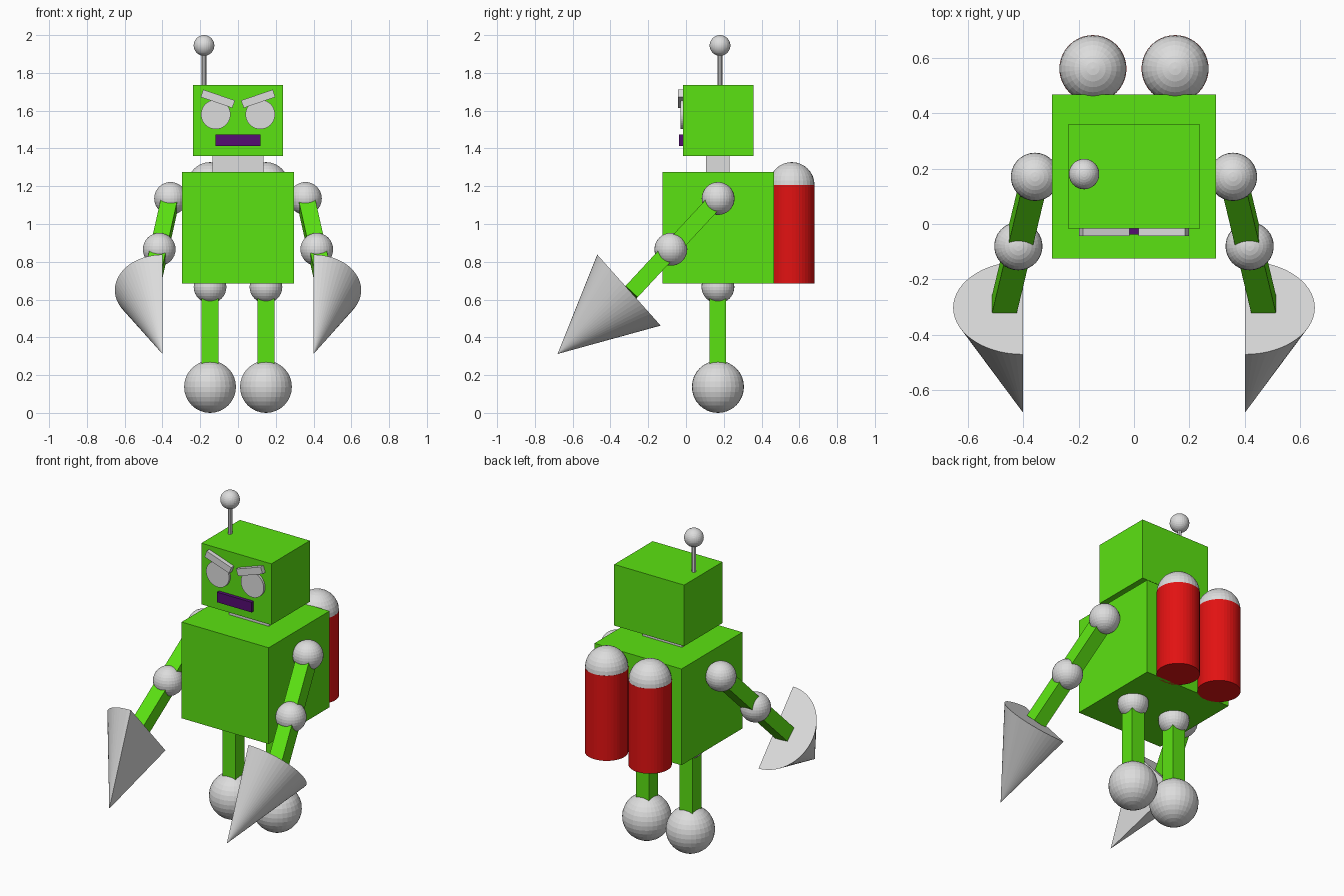
import bpy, bmesh, math
from mathutils import Vector, Matrix

cube = bpy.data.objects.get("Cube")
if cube:
    bpy.data.objects.remove(cube, do_unlink=True)


def material(name, rgb):
    m = bpy.data.materials.new(name)
    m.use_nodes = True
    m.diffuse_color = (*rgb, 1)
    m.node_tree.nodes["Principled BSDF"].inputs["Base Color"].default_value = (*rgb, 1)
    return m


GREEN = material("bright_green", (0.105, 0.76, 0.006))
GREY = material("light_grey", (0.72, 0.72, 0.72))
RED = material("red", (0.76, 0.006, 0.006))
PURPLE = material("dark_purple", (0.09, 0.004, 0.17))


def finish(name, bm, mat):
    bmesh.ops.recalc_face_normals(bm, faces=bm.faces)
    mesh = bpy.data.meshes.new(name)
    bm.to_mesh(mesh)
    bm.free()
    mesh.materials.append(mat)
    ob = bpy.data.objects.new(name, mesh)
    bpy.context.collection.objects.link(ob)
    return ob


def box(name, center, size, mat, rot=Matrix()):
    bm = bmesh.new()
    m = Matrix.Translation(center) @ rot @ Matrix.Diagonal((*size, 1))
    bmesh.ops.create_cube(bm, size=1, matrix=m)
    return finish(name, bm, mat)


def ball(name, center, r, mat=GREY):
    bm = bmesh.new()
    bmesh.ops.create_uvsphere(bm, u_segments=30, v_segments=16, radius=r,
                              matrix=Matrix.Translation(center))
    return finish(name, bm, mat)


def frame(a, b):
    """Matrix at the midpoint of a-b, with z along it and x kept sideways."""
    z = (b - a).normalized()
    x = (Vector((1, 0, 0)) - z * z.x).normalized()
    rot = Matrix((x, z.cross(x), z)).transposed().to_4x4()
    return Matrix.Translation((a + b) / 2) @ rot


def rod(name, a, b, r1, r2, mat, sides=40):
    a, b = Vector(a), Vector(b)
    bm = bmesh.new()
    bmesh.ops.create_cone(bm, cap_ends=True, segments=sides, radius1=r1, radius2=r2,
                          depth=(b - a).length, matrix=frame(a, b))
    return finish(name, bm, mat)


def beam(name, a, b, width):
    a, b = Vector(a), Vector(b)
    bm = bmesh.new()
    m = frame(a, b) @ Matrix.Diagonal((width, width, (b - a).length, 1))
    bmesh.ops.create_cube(bm, size=1, matrix=m)
    return finish(name, bm, GREEN)


def half_cone(name, base, tip, r, side):
    """Cone sliced lengthwise, keeping the outer half."""
    base, tip = Vector(base), Vector(tip)
    bm = bmesh.new()
    bmesh.ops.create_cone(bm, cap_ends=True, segments=60, radius1=r, radius2=0,
                          depth=(tip - base).length, matrix=frame(base, tip))
    bmesh.ops.remove_doubles(bm, verts=bm.verts, dist=1e-5)
    cut = bmesh.ops.bisect_plane(bm, geom=bm.verts[:] + bm.edges[:] + bm.faces[:], dist=1e-5,
                                 plane_co=base, plane_no=(side, 0, 0), clear_inner=True)
    bmesh.ops.holes_fill(bm, edges=[e for e in bm.edges if e.is_boundary])
    return finish(name, bm, GREY)


# Torso, neck and head
box("torso", (0, 0.171, 0.98), (0.592, 0.592, 0.592), GREEN)
box("neck", (0, 0.169, 1.315), (0.27, 0.125, 0.11), GREY)
box("head", (0, 0.171, 1.547), (0.476, 0.374, 0.376), GREEN)
box("mouth", (0, -0.024, 1.443), (0.236, 0.026, 0.062), PURPLE)

# Antenna
rod("antenna_rod", (-0.18, 0.18, 1.72), (-0.18, 0.18, 1.93), 0.0125, 0.0125, GREY, 8)
ball("antenna_ball", (-0.18, 0.18, 1.945), 0.055)

for s, side in ((1, "left"), (-1, "right")):
    # Eyes and angry brows
    rod(side + "_eye", (s * 0.118, 0, 1.58), (s * 0.118, -0.03, 1.58), 0.078, 0.078, GREY)
    box(side + "_brow", (s * 0.107, -0.026, 1.663), (0.177, 0.034, 0.042), GREY,
        Matrix.Rotation(-s * math.radians(19), 4, "Y"))

    # Arms with half-cone claws
    shoulder = Vector((s * 0.357, 0.17, 1.135))
    elbow = Vector((s * 0.417, -0.08, 0.866))
    wrist = elbow + (elbow - shoulder) * 0.85
    ball(side + "_shoulder", shoulder, 0.087)
    ball(side + "_elbow", elbow, 0.087)
    beam(side + "_upper_arm", shoulder, elbow, 0.088)
    beam(side + "_forearm", elbow, wrist, 0.088)
    half_cone(side + "_claw", (s * 0.4, -0.302, 0.65), (s * 0.4, -0.68, 0.312), 0.252, s)

    # Legs
    ball(side + "_hip", (s * 0.148, 0.169, 0.667), 0.087)
    beam(side + "_leg", (s * 0.148, 0.169, 0.66), (s * 0.148, 0.169, 0.15), 0.088)
    ball(side + "_foot", (s * 0.148, 0.169, 0.138), 0.138)

    # Rocket tanks on the back
    rod(side + "_tank", (s * 0.148, 0.56, 0.684), (s * 0.148, 0.56, 1.207), 0.121, 0.121, RED)
    ball(side + "_tank_cap", (s * 0.148, 0.56, 1.207), 0.1205)
